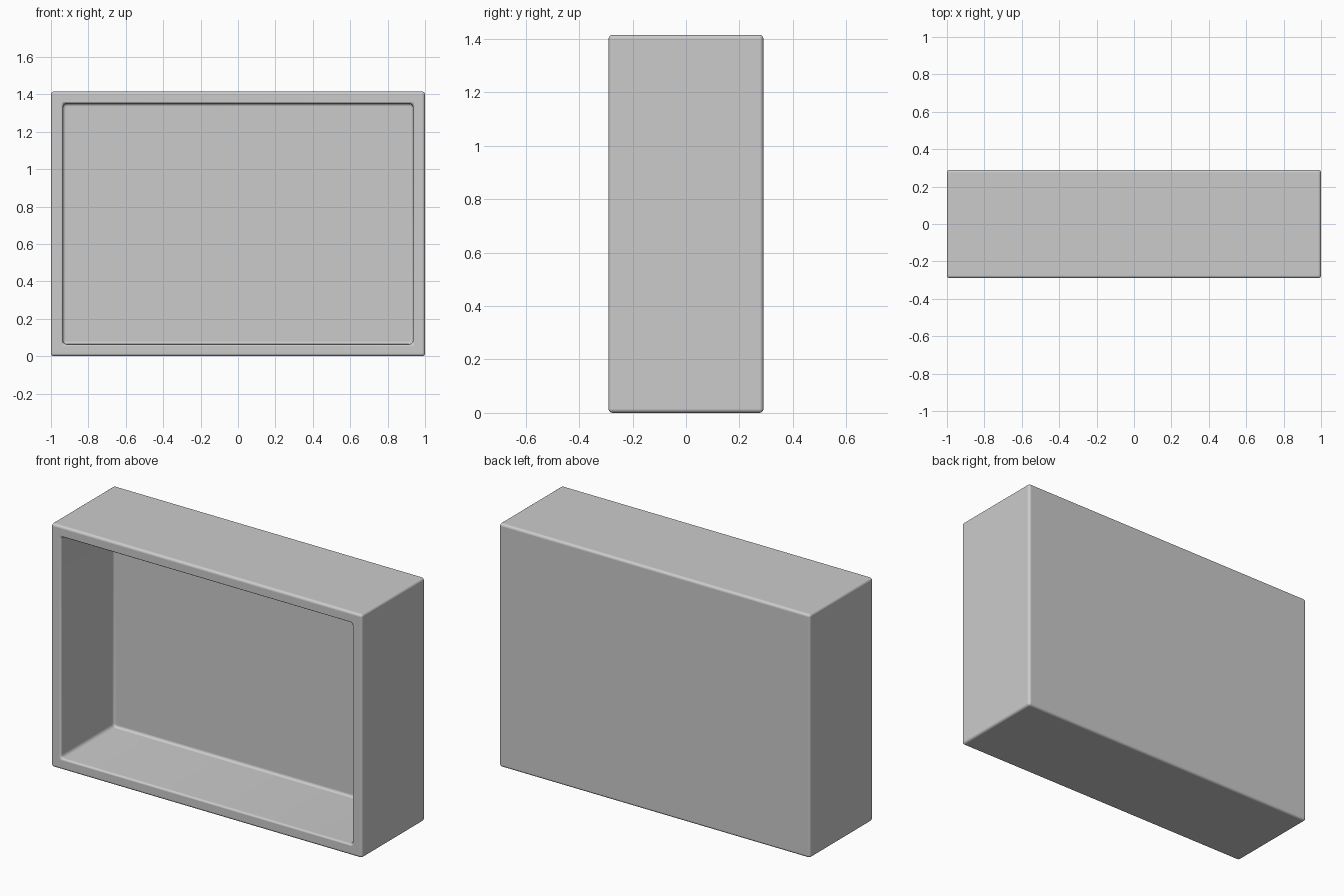
import bpy, bmesh
from mathutils import Vector

if "Cube" in bpy.data.objects:
    bpy.data.objects.remove(bpy.data.objects["Cube"])

W, D, H = 2.0, 0.58, 1.415    # outer size
WALL = 0.064                  # side panel thickness
BACK = 0.092                  # back panel thickness
EDGE = 0.018                  # rounding of every edge

# Solid block standing on the ground
bm = bmesh.new()
bmesh.ops.create_cube(bm, size=1)
bmesh.ops.scale(bm, vec=(W, D, H), verts=bm.verts)
bmesh.ops.translate(bm, vec=(0, 0, H / 2), verts=bm.verts)
bm.normal_update()

# Open front: inset rim, then push the cavity back
front = min(bm.faces, key=lambda f: f.calc_center_median().y)
bmesh.ops.inset_region(bm, faces=[front], thickness=WALL, use_even_offset=True)
cavity = bmesh.ops.extrude_discrete_faces(bm, faces=[front])["faces"][0]
bmesh.ops.translate(bm, vec=Vector((0, D - BACK, 0)), verts=cavity.verts)
bmesh.ops.recalc_face_normals(bm, faces=bm.faces)

# Round the four inner corners running front to back
inner = [e for e in bm.edges
         if abs(e.verts[0].co.y - e.verts[1].co.y) > 0.1
         and all(abs(v.co.x) < W / 2 - 0.01 for v in e.verts)]
bmesh.ops.bevel(bm, geom=inner, offset=EDGE + 0.004, segments=4,
                profile=0.5, affect="EDGES")

mesh = bpy.data.meshes.new("open_box_shelf")
bm.to_mesh(mesh)
bm.free()
shelf = bpy.data.objects.new("open_box_shelf", mesh)
bpy.context.collection.objects.link(shelf)

# Softly rounded outer, rim and back edges
bevel = shelf.modifiers.new("rounded_edges", "BEVEL")
bevel.width = EDGE
bevel.segments = 4
bevel.limit_method = "ANGLE"
bevel.harden_normals = True

bpy.context.view_layer.objects.active = shelf
shelf.select_set(True)
bpy.ops.object.shade_smooth()
